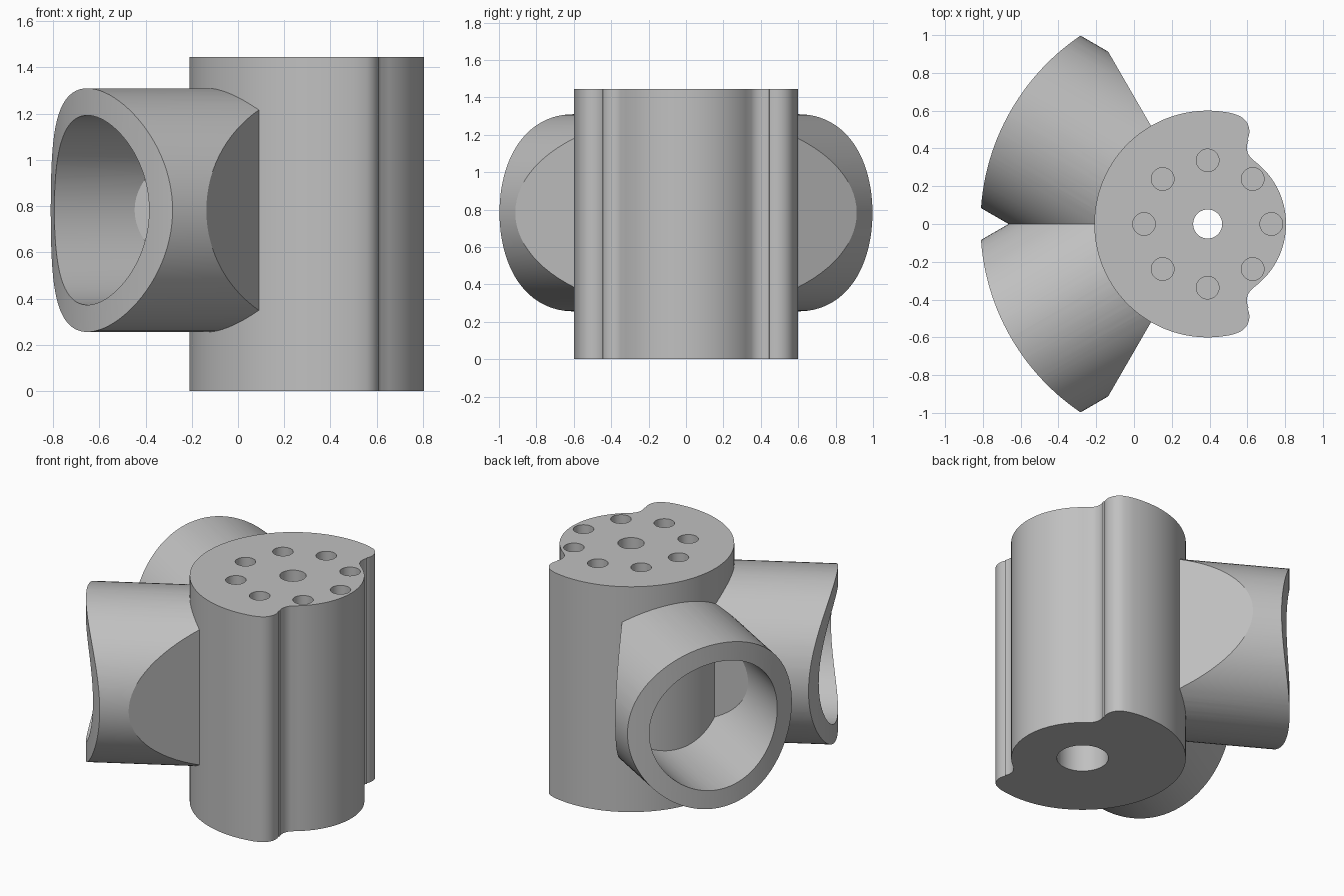
import bpy, bmesh, math
from math import cos, sin, radians
from mathutils import Matrix, Vector

if "Cube" in bpy.data.objects:
    bpy.data.objects.remove(bpy.data.objects["Cube"], do_unlink=True)

CX, HEIGHT = 0.39, 1.445        # body axis and height
PIPE_Z, PIPE_R, BORE_R = 0.783, 0.527, 0.41
REACH, WALL = 1.203, 0.01

grey = bpy.data.materials.new("plain grey")
grey.use_nodes = True
grey.diffuse_color = (0.53, 0.53, 0.53, 1)
grey.node_tree.nodes["Principled BSDF"].inputs["Base Color"].default_value = (0.53, 0.53, 0.53, 1)


def arc(cx, cy, r, start, end, n):
    """Points along an arc, angles in degrees."""
    angles = [radians(start + (end - start) * i / n) for i in range(n + 1)]
    return [(cx + r * cos(a), cy + r * sin(a)) for a in angles]


def add_object(name, bm):
    bmesh.ops.recalc_face_normals(bm, faces=bm.faces)
    mesh = bpy.data.meshes.new(name)
    bm.to_mesh(mesh)
    bm.free()
    mesh.materials.append(grey)
    obj = bpy.data.objects.new(name, mesh)
    bpy.context.collection.objects.link(obj)
    return obj


def prism(name, outline, z0, z1):
    bm = bmesh.new()
    face = bm.faces.new([bm.verts.new((x, y, z0)) for x, y in outline])
    top = bmesh.ops.extrude_face_region(bm, geom=[face])["geom"]
    verts = [v for v in top if isinstance(v, bmesh.types.BMVert)]
    bmesh.ops.translate(bm, verts=verts, vec=(0, 0, z1 - z0))
    return add_object(name, bm)


def rod(name, radius, angle):
    """Horizontal cylinder running outward from the body axis."""
    bm = bmesh.new()
    place = (Matrix.Translation((CX, 0, PIPE_Z)) @ Matrix.Rotation(angle, 4, "Z")
             @ Matrix.Translation((0.8, 0, 0)) @ Matrix.Rotation(radians(90), 4, "Y"))
    bmesh.ops.create_cone(bm, cap_ends=True, segments=96, radius1=radius,
                          radius2=radius, depth=1.6, matrix=place)
    return add_object(name, bm)


def sector(name, angle, inner, outer, shift=0):
    """Sixty degree wedge block around the body axis, apex moved outward by shift."""
    mid = math.degrees(angle)
    ax, ay = CX + shift * cos(angle), shift * sin(angle)
    outline = (arc(ax, ay, outer, mid - 30, mid + 30, 48)
               + arc(ax, ay, inner, mid + 30, mid - 30, 24))
    return prism(name, outline, 0, HEIGHT)


def boolean(obj, cutter, operation):
    mod = obj.modifiers.new(operation.lower(), "BOOLEAN")
    mod.operation, mod.object, mod.solver = operation, cutter, "EXACT"
    bpy.context.view_layer.update()
    bpy.context.view_layer.objects.active = obj
    bpy.ops.object.modifier_apply(modifier=mod.name)
    bpy.data.objects.remove(cutter, do_unlink=True)


def smooth(obj):
    bpy.ops.object.select_all(action="DESELECT")
    obj.select_set(True)
    bpy.context.view_layer.objects.active = obj
    bpy.ops.object.shade_smooth_by_angle(angle=radians(25))


# Body: large round back, rounded shoulders and a smaller round nose
half = (arc(CX, 0, 0.415, 0, 54, 16)
        + arc(0.677, 0.405, 0.08, 234, 152, 10)
        + arc(0.521, 0.49, 0.09, -28, 72, 12)
        + arc(CX, 0, 0.6, 77, 180, 48))
outline = half + [(x, -y) for x, y in reversed(half[1:-1])]
body = prism("body", outline, 0, HEIGHT)

# Centre hole, wider from below
boolean(body, prism("centre_hole", arc(CX, 0, 0.077, 0, 350, 35), -0.1, HEIGHT + 0.1), "DIFFERENCE")
boolean(body, prism("lower_bore", arc(CX, 0, 0.15, 0, 354, 59), -0.1, 0.72), "DIFFERENCE")

# Ring of blind holes in the top
for i in range(8):
    a = i * math.pi / 4
    hole = arc(CX + 0.337 * cos(a), 0.337 * sin(a), 0.06, 0, 348, 29)
    boolean(body, prism("top_hole", hole, HEIGHT - 0.3, HEIGHT + 0.1), "DIFFERENCE")
smooth(body)

# Two side pipes, trimmed to wedges and bored out from the curved end
for name, degrees in (("left_pipe", 150), ("right_pipe", 210)):
    angle = radians(degrees)
    pipe = rod(name, PIPE_R, angle)
    boolean(pipe, sector("trim", angle, 0.55, REACH), "INTERSECT")
    bore = rod("bore", BORE_R, angle)
    boolean(bore, sector("bore_trim", angle, 0.45, 1.4, 2 * WALL), "INTERSECT")
    boolean(pipe, bore, "DIFFERENCE")
    smooth(pipe)
